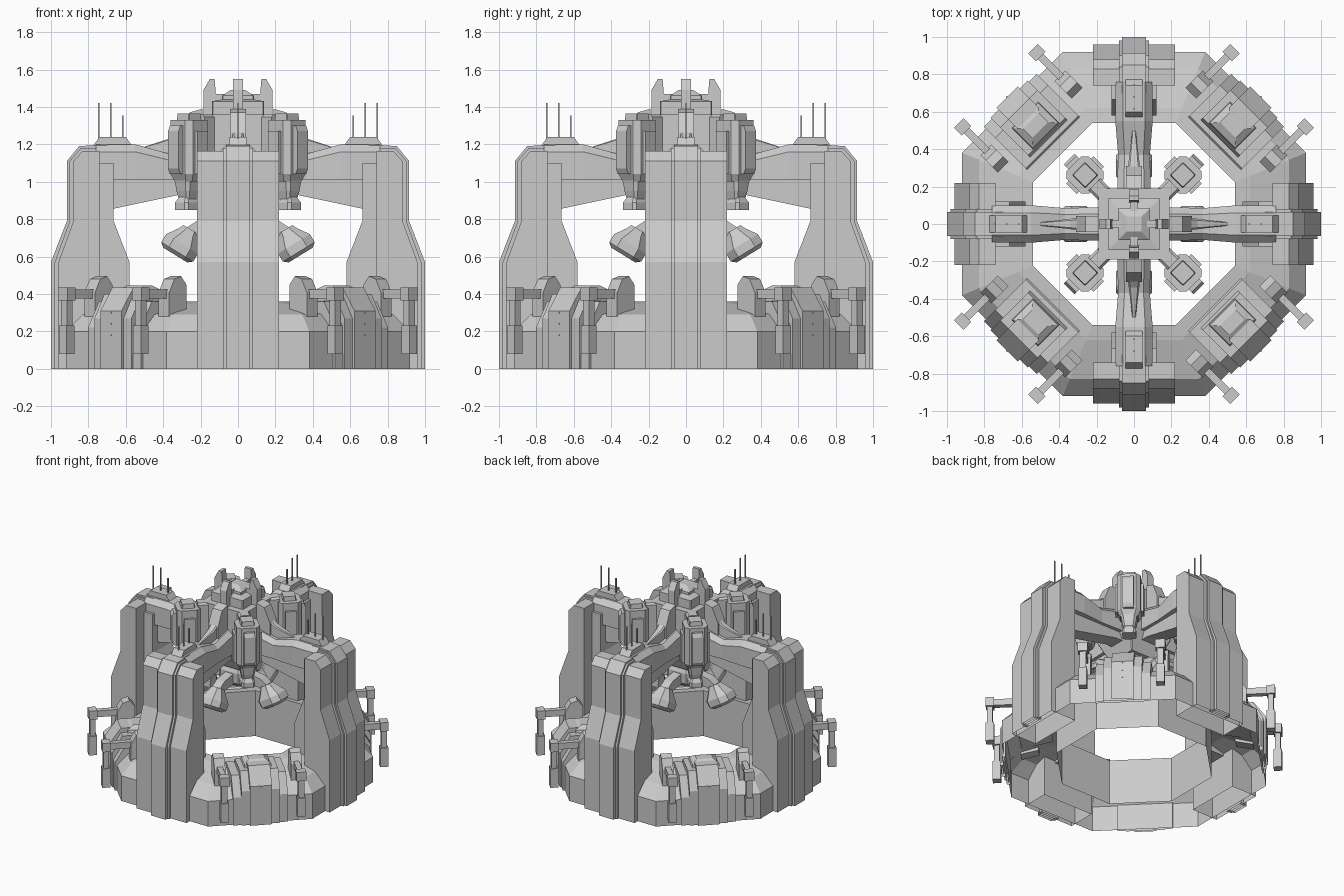
import bpy, bmesh, math
from mathutils import Matrix, Vector

grey = bpy.data.materials.new("plain grey")
grey.diffuse_color = (0.6, 0.6, 0.6, 1)

AXIS = [0, 90, 180, 270]
DIAG = [45, 135, 225, 315]


def finish(bm, name, angles):
    """Make one mesh, open on the ground, and place it at each angle about z."""
    bmesh.ops.recalc_face_normals(bm, faces=bm.faces)
    ground = [f for f in bm.faces if all(v.co.z < 0.001 for v in f.verts)]
    bmesh.ops.delete(bm, geom=ground, context='FACES')
    me = bpy.data.meshes.new(name)
    bm.to_mesh(me)
    bm.free()
    me.materials.append(grey)
    for a in angles:
        ob = bpy.data.objects.new(name, me)
        ob.rotation_euler.z = math.radians(a)
        bpy.context.collection.objects.link(ob)


def skin(name, rings, angles, closed=False):
    """Bridge equal-sized rings of points; cap the ends unless closed."""
    bm = bmesh.new()
    vs = [[bm.verts.new(p) for p in ring] for ring in rings]
    n = len(vs[0])
    pairs = list(zip(vs, vs[1:])) + ([(vs[-1], vs[0])] if closed else [])
    for a, b in pairs:
        for i in range(n):
            j = (i + 1) % n
            bm.faces.new((a[i], a[j], b[j], b[i]))
    if not closed:
        bm.faces.new(vs[0])
        bm.faces.new(vs[-1])
    finish(bm, name, angles)


def prism(name, profile, hw, angles, t=0.0):
    """Radial (r, z) profile extruded sideways, centred at offset t."""
    skin(name, [[(r, t + s * hw, z) for r, z in profile] for s in (-1, 1)], angles)


def box(name, r0, r1, z0, z1, hw, angles, t=0.0):
    prism(name, [(r0, z0), (r1, z0), (r1, z1), (r0, z1)], hw, angles, t)


def beam(name, sections, angles, ch=0.3):
    """Radial beam from (r, half width, z0, z1) with chamfered upper corners."""
    rings = []
    for r, w, z0, z1 in sections:
        c = ch * w
        rings.append([(r, -w, z0), (r, w, z0), (r, w, z1 - c),
                      (r, w - c, z1), (r, c - w, z1), (r, -w, z1 - c)])
    skin(name, rings, angles)


def tower(name, sections, angles, at=(0, 0, 0), tilt=0.0, ch=0.3):
    """Chamfered-square column from (z, half r, half t), tilted about y."""
    m = Matrix.Translation(at) @ Matrix.Rotation(tilt, 4, 'Y')
    rings = []
    for z, a, b in sections:
        c = ch * min(a, b)
        pts = [(a, c - b), (a, b - c), (a - c, b), (c - a, b),
               (-a, b - c), (-a, c - b), (c - a, -b), (a - c, -b)]
        rings.append([m @ Vector((x, y, z)) for x, y in pts])
    skin(name, rings, angles)


# Octagonal base ring, hollow and open underneath
ring_profile = [(0.92, 0), (0.92, 0.2), (0.83, 0.29), (0.62, 0.35), (0.54, 0.36), (0.54, 0)]
k = 1 / math.cos(math.pi / 8)
skin("base_ring", [[(r * k * math.cos(a), r * k * math.sin(a), z) for a in
                    [math.pi / 8 + i * math.pi / 4 for i in range(8)]]
                   for r, z in ring_profile], [0])

# Four pillars: wide shell, stepped centre rib, inner buttress
prism("pillar_shell", [(0.96, 0), (0.96, 0.57), (0.88, 0.79), (0.88, 1.11),
                       (0.83, 1.165), (0.74, 1.165), (0.74, 0)], 0.22, AXIS)
prism("pillar_rib_step", [(0.98, 0), (0.98, 0.57), (0.90, 0.79), (0.90, 1.11),
                          (0.84, 1.18), (0.7, 1.18), (0.86, 1.0), (0.86, 0.79),
                          (0.94, 0.57), (0.94, 0)], 0.08, AXIS)
prism("pillar_rib", [(1.0, 0), (1.0, 0.57), (0.915, 0.79), (0.915, 1.11), (0.85, 1.19),
                     (0.7, 1.2), (0.7, 1.1), (0.86, 1.0), (0.86, 0.79),
                     (0.94, 0.57), (0.94, 0)], 0.065, AXIS)
prism("pillar_buttress", [(0.76, 0.3), (0.58, 0.3), (0.58, 0.57), (0.665, 0.79),
                          (0.665, 1.1), (0.76, 1.1)], 0.12, AXIS)

# Arms from the pillars to the hub
beam("arm", [(0.76, 0.10, 1.01, 1.2), (0.55, 0.10, 1.01, 1.2),
             (0.37, 0.085, 1.01, 1.15), (0.17, 0.09, 1.01, 1.2)], AXIS, 0.4)
prism("arm_brace", [(0.67, 1.02), (0.67, 0.855), (0.22, 0.95), (0.15, 0.95),
                    (0.15, 1.02)], 0.06, AXIS)
beam("arm_spine", [(0.52, 0.006, 1.1, 1.18), (0.34, 0.028, 1.1, 1.24),
                   (0.18, 0.04, 1.1, 1.36)], AXIS)
prism("arm_collar", [(0.19, 1.1), (0.31, 1.1), (0.31, 1.26), (0.26, 1.37), (0.19, 1.39)],
      0.042, AXIS)
prism("pillar_cap", [(0.79, 1.17), (0.74, 1.24), (0.6, 1.24), (0.55, 1.17)], 0.045, AXIS)
for r, top in ((0.745, 1.42), (0.68, 1.42), (0.615, 1.355)):
    box("antenna", r - 0.004, r + 0.004, 1.23, top, 0.004, AXIS)

# Central hub with stepped crown
tower("hub_body", [(0.86, 0.12, 0.12), (0.95, 0.16, 0.16), (1.02, 0.19, 0.19),
                   (1.36, 0.19, 0.19)], [0], ch=0.05)
tower("hub_crown", [(1.36, 0.14, 0.14), (1.43, 0.14, 0.14), (1.44, 0.085, 0.085),
                    (1.46, 0.085, 0.085), (1.49, 0.04, 0.04)], [0], ch=0.05)
tower("hub_spindle", [(0.7, 0.07, 0.07), (0.74, 0.11, 0.11), (0.82, 0.11, 0.11),
                      (0.88, 0.08, 0.08)], [0])
prism("crown_fin", [(0.115, 1.36), (0.185, 1.36), (0.185, 1.49), (0.15, 1.55),
                    (0.125, 1.55), (0.115, 1.42)], 0.028, AXIS)
box("crown_link", 0.06, 0.13, 1.4, 1.47, 0.02, AXIS)

# Lamps hung below the arms, aimed down and outward, with recessed faces
aim = math.atan2(-0.52, 0.85)
tower("lamp_head", [(0.03, 0.055, 0.05), (-0.02, 0.075, 0.07), (0.0, 0.1, 0.095),
                    (0.05, 0.1, 0.095), (0.11, 0.06, 0.06), (0.14, 0.045, 0.045)],
      AXIS, (0.325, 0, 0.625), aim, 0.5)
prism("lamp_bracket", [(0.05, 0.73), (0.2, 0.72), (0.29, 0.69), (0.31, 0.73),
                       (0.22, 0.79), (0.05, 0.82)], 0.035, AXIS)

# Hanging pods on the diagonals
beam("pod_neck", [(0.2, 0.045, 1.06, 1.36), (0.3, 0.045, 1.08, 1.36)], DIAG)
tower("pod_body", [(1.0, 0.065, 0.065), (1.04, 0.085, 0.085), (1.33, 0.085, 0.085)],
      DIAG, (0.37, 0, 0), 0, 0.35)
tower("pod_cap", [(1.32, 0.05, 0.05), (1.365, 0.045, 0.045)], DIAG, (0.37, 0, 0), 0, 0.1)
prism("pod_front_plate", [(0.42, 1.04), (0.475, 1.04), (0.49, 1.07), (0.49, 1.27),
                          (0.475, 1.3), (0.42, 1.3)], 0.04, DIAG)
for s in (-1, 1):
    box("pod_side_plate", 0.33, 0.41, 1.04, 1.27, 0.018, DIAG, s * 0.085)
tower("pod_stem", [(0.89, 0.035, 0.035), (0.95, 0.05, 0.05), (1.02, 0.06, 0.06)],
      DIAG, (0.38, 0, 0))
tower("pod_nozzle", [(0.85, 0.05, 0.05), (0.89, 0.05, 0.05), (0.92, 0.03, 0.03)],
      DIAG, (0.39, 0, 0))

# Machinery housings: layered shells wrapped over the diagonal sides of the ring
prism("housing_base", [(0.935, 0), (0.935, 0.22), (0.85, 0.36), (0.62, 0.365), (0.6, 0.34),
                       (0.83, 0.29), (0.91, 0.2), (0.91, 0)], 0.2, DIAG)
prism("housing_shell", [(0.945, 0), (0.945, 0.27), (0.87, 0.4), (0.66, 0.4), (0.64, 0.35),
                        (0.83, 0.3), (0.92, 0.2), (0.92, 0)], 0.14, DIAG)
prism("housing_strip", [(0.96, 0), (0.96, 0.31), (0.87, 0.435), (0.8, 0.435), (0.8, 0.38),
                        (0.86, 0.38), (0.935, 0.27), (0.935, 0)], 0.08, DIAG)
tower("housing_hatch", [(0.38, 0.085, 0.105), (0.42, 0.075, 0.095), (0.445, 0.035, 0.06)],
      DIAG, (0.745, 0, 0), 0, 0.02)
for z in (0.18, 0.24, 0.3):
    box("housing_stud", 0.955, 0.965, z - 0.004, z + 0.004, 0.004, DIAG)

# Clamps: shoulder, outrigger bar and hanging post, two per housing
for t in (-0.28, 0.28):
    prism("clamp_shoulder", [(0.71, 0.3), (0.71, 0.45), (0.75, 0.495), (0.8, 0.48),
                             (0.84, 0.41), (0.84, 0.27)], 0.04, DIAG, t)
    box("clamp_bar", 0.8, 1.0, 0.375, 0.425, 0.02, DIAG, t)
    box("clamp_head", 0.985, 1.045, 0.365, 0.435, 0.036, DIAG, t)
    box("clamp_post", 0.995, 1.035, 0.2, 0.38, 0.022, DIAG, t)
    box("clamp_foot", 0.985, 1.045, 0.08, 0.23, 0.03, DIAG, t)
